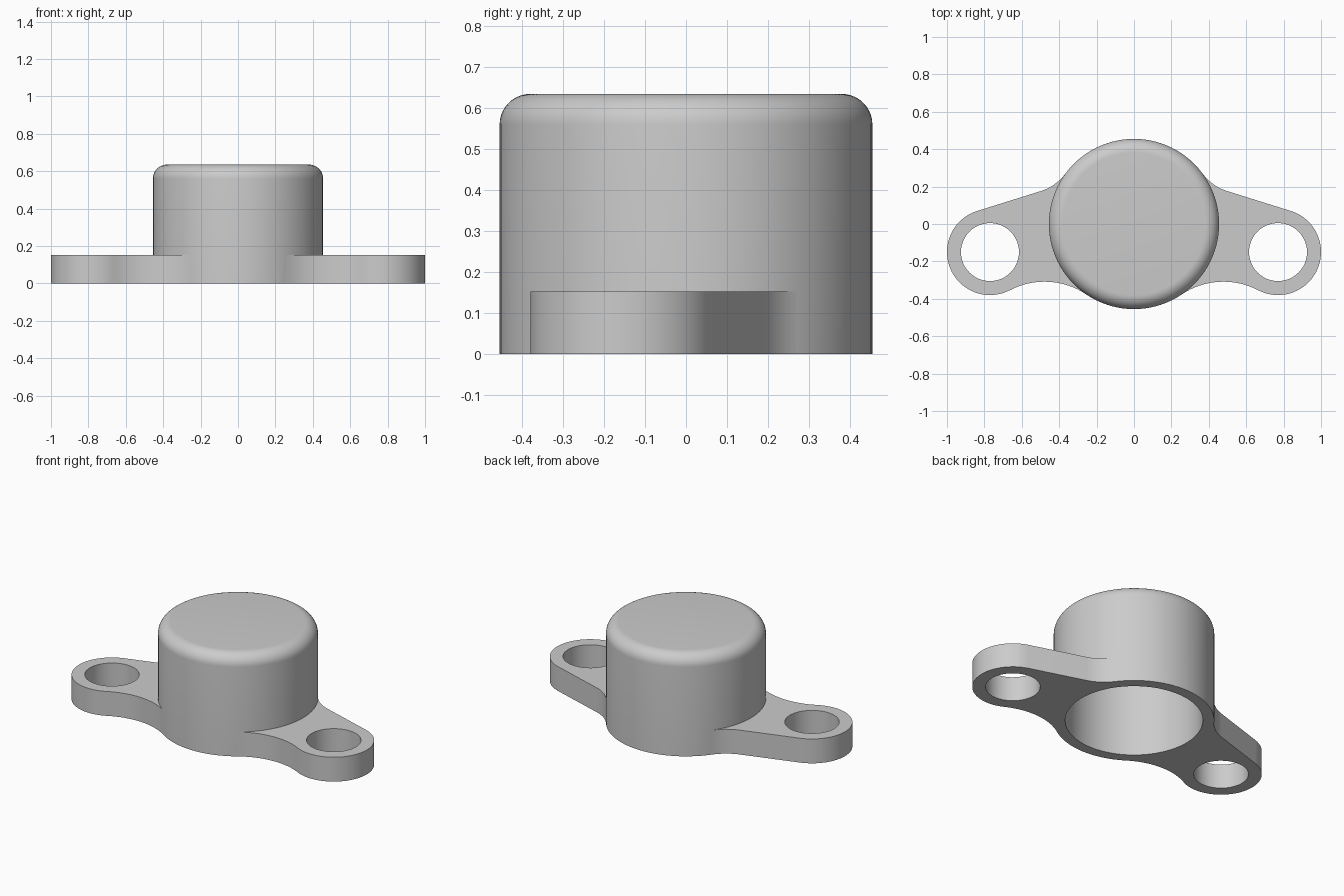
import bpy, bmesh
from math import radians, sin, cos, tau

default = bpy.data.objects.get("Cube")
if default:
    bpy.data.objects.remove(default, do_unlink=True)

BODY_R, BORE_R = 0.455, 0.39
HEIGHT, CEILING, ROUND = 0.635, 0.57, 0.075
EAR_THICK = 0.153
LOBE = (0.77, -0.15)
LOBE_R, HOLE_R = 0.23, 0.155

grey = bpy.data.materials.new("plain_grey")
grey.use_nodes = True
grey.diffuse_color = (0.6, 0.6, 0.6, 1)
grey.node_tree.nodes["Principled BSDF"].inputs["Base Color"].default_value = (0.6, 0.6, 0.6, 1)


def arc(centre, r, start, end, n):
    """Points on a circle arc, angles in degrees."""
    angles = [radians(start + (end - start) * i / n) for i in range(n + 1)]
    return [(centre[0] + r * cos(a), centre[1] + r * sin(a)) for a in angles]


def finish(name, bm):
    bmesh.ops.recalc_face_normals(bm, faces=bm.faces[:])
    mesh = bpy.data.meshes.new(name)
    bm.to_mesh(mesh)
    bm.free()
    mesh.materials.append(grey)
    obj = bpy.data.objects.new(name, mesh)
    bpy.context.collection.objects.link(obj)
    bpy.ops.object.select_all(action="DESELECT")
    obj.select_set(True)
    bpy.context.view_layer.objects.active = obj
    bpy.ops.object.shade_smooth_by_angle(angle=radians(30))
    return obj


def make_cap():
    """Hollow round cap, open below, with a rounded top rim."""
    rim = arc((BODY_R - ROUND, HEIGHT - ROUND), ROUND, 0, 90, 10)
    profile = [(0, CEILING), (BORE_R, CEILING), (BORE_R, 0), (BODY_R, 0)] + rim + [(0, HEIGHT)]
    bm = bmesh.new()
    verts = [bm.verts.new((r, 0, z)) for r, z in profile]
    edges = [bm.edges.new(pair) for pair in zip(verts, verts[1:])]
    bmesh.ops.spin(bm, geom=verts + edges, cent=(0, 0, 0), axis=(0, 0, 1),
                   angle=tau, steps=96, use_duplicate=False)
    bmesh.ops.remove_doubles(bm, verts=bm.verts[:], dist=0.0001)
    finish("cap", bm)


def make_ear(name, side):
    """Flat mounting ear blended into the cap wall, with a round bolt hole."""
    outline = arc((0.4785, -0.7084), 0.4, 124, 62.4, 16)        # front hollow
    outline += arc(LOBE, LOBE_R, -117.6, 72.5, 40)              # rounded end
    outline += arc((0.576, 0.424), 0.26, 252.5, 216.4, 10)      # rear hollow
    outline += arc((0, 0), BODY_R - 0.003, 36.4, -56, 24)       # seat in wall
    hole = arc(LOBE, HOLE_R, 0, 360, 48)[:-1]
    bm = bmesh.new()
    for loop in (outline, hole):
        verts = [bm.verts.new((side * x, y, 0)) for x, y in loop]
        for a, b in zip(verts, verts[1:] + verts[:1]):
            bm.edges.new((a, b))
    bmesh.ops.triangle_fill(bm, use_beauty=True, use_dissolve=False,
                            edges=bm.edges[:], normal=(0, 0, 1))
    top = bmesh.ops.extrude_face_region(bm, geom=bm.faces[:], use_keep_orig=True)
    moved = [v for v in top["geom"] if isinstance(v, bmesh.types.BMVert)]
    bmesh.ops.translate(bm, verts=moved, vec=(0, 0, EAR_THICK))
    finish(name, bm)


make_cap()
make_ear("left_ear", 1)
make_ear("right_ear", -1)
